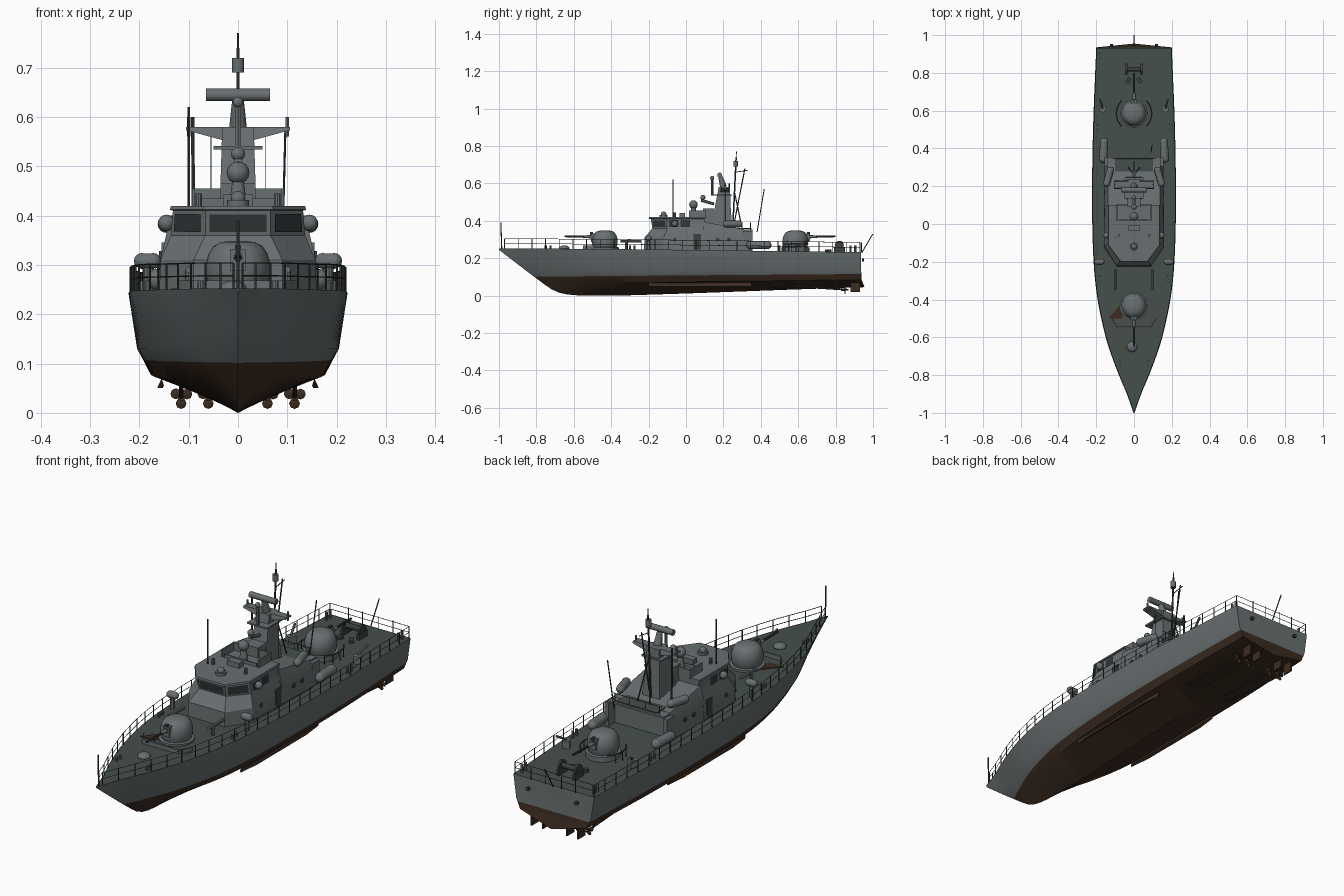
import bpy, bmesh, math
from mathutils import Vector as V, Matrix as M

if "Cube" in bpy.data.objects:
    bpy.data.objects.remove(bpy.data.objects["Cube"])

def mat(name, c):
    m = bpy.data.materials.new(name)
    m.diffuse_color = (*c, 1)
    m.use_nodes = True
    m.node_tree.nodes["Principled BSDF"].inputs["Base Color"].default_value = m.diffuse_color
    return m

GREY = mat("ship grey", (.14, .16, .165))
DECK = mat("deck green grey", (.06, .078, .07))
BROWN = mat("antifouling brown", (.045, .025, .015))
DARK = mat("dark metal", (.045, .05, .05))
GLASS = mat("dark glass", (.03, .036, .038))

class Part:
    """Collects primitives into one mesh object."""
    def __init__(s, name, *mats):
        s.name, s.mats, s.bm = name, mats, bmesh.new()
    def box(s, c, d, rot=0):
        m = M.Translation(c) @ M.Rotation(rot, 4, 'Z') @ M.Diagonal((*d, 1))
        bmesh.ops.create_cube(s.bm, size=1, matrix=m)
    def rod(s, p, q, r, r2=None, n=6):
        p, q = V(p), V(q)
        m = M.Translation((p + q) / 2) @ V((0, 0, 1)).rotation_difference(q - p).to_matrix().to_4x4()
        bmesh.ops.create_cone(s.bm, cap_ends=True, segments=n, radius1=r, radius2=r if r2 is None else r2,
                              depth=(q - p).length, matrix=m)
    def ball(s, c, r, sc=(1, 1, 1), n=16):
        m = M.Translation(c) @ M.Diagonal((*sc, 1))
        bmesh.ops.create_uvsphere(s.bm, u_segments=n, v_segments=n // 2, radius=r, matrix=m)
    def capsule(s, p, q, r):
        s.rod(p, q, r, n=14)
        for e in (p, q):
            s.ball(e, r)
    def loft(s, rings):
        rows = [[s.bm.verts.new(p) for p in r] for r in rings]
        n = len(rows[0])
        for a, b in zip(rows, rows[1:]):
            for i in range(n):
                s.bm.faces.new((a[i], a[(i + 1) % n], b[(i + 1) % n], b[i]))
        s.bm.faces.new(rows[0])
        s.bm.faces.new(rows[-1])
    def done(s, rule=None, recalc=True):
        if recalc:
            bmesh.ops.recalc_face_normals(s.bm, faces=s.bm.faces)
        if rule:
            for f in s.bm.faces:
                f.material_index = rule(f)
        me = bpy.data.meshes.new(s.name)
        s.bm.to_mesh(me)
        s.bm.free()
        for m in s.mats:
            me.materials.append(m)
        o = bpy.data.objects.new(s.name, me)
        bpy.context.collection.objects.link(o)
        bpy.ops.object.select_all(action='DESELECT')
        o.select_set(True)
        bpy.context.view_layer.objects.active = o
        bpy.ops.object.shade_smooth_by_angle(angle=math.radians(32))

# Hull stations: y, keel z, chine x z, side x z, deck x z
ST = [(-1, .245, .001, .247, .002, .249, .003, .252), (-.9, .168, .008, .182, .018, .21, .038, .252),
      (-.8, .092, .02, .118, .045, .17, .08, .252), (-.7, .024, .045, .088, .082, .15, .118, .251),
      (-.6, .003, .078, .076, .118, .14, .15, .25), (-.4, .0, .128, .07, .165, .13, .193, .249),
      (-.2, .005, .157, .07, .19, .13, .214, .247), (.1, .015, .173, .075, .204, .13, .222, .243),
      (.5, .03, .177, .08, .2, .13, .217, .238), (.935, .045, .165, .085, .185, .13, .2, .232)]

def station(y):
    i = max(k for k in range(len(ST) - 1) if ST[k][0] <= y + 1e-9 or k == 0)
    a, b = ST[i], ST[i + 1]
    p, q = ST[max(i - 1, 0)], ST[min(i + 2, len(ST) - 1)]
    h = b[0] - a[0]
    t = (y - a[0]) / h
    out = []
    for k in range(1, 8):
        m0, m1 = (b[k] - p[k]) / (b[0] - p[0]) * h, (q[k] - a[k]) / (q[0] - a[0]) * h
        out.append((2*t**3 - 3*t*t + 1)*a[k] + (t**3 - 2*t*t + t)*m0 + (3*t*t - 2*t**3)*b[k] + (t**3 - t*t)*m1)
    return out

def edge(y, s, up=0, inset=.004):
    d = station(y)
    return V((s * max(d[5] - inset, 0), y, d[6] + up))

hull = Part("hull", GREY, BROWN, DECK)
rings = []
N = 48
for i in range(N + 1):
    y = -1 + 1.935 * i / N
    k, cx, cz, sx, sz, dx, dz = station(y)
    half = [(cx, cz), (sx, sz), (dx, dz)]
    pts = [(0, k)] + half + [(-x, z) for x, z in reversed(half)]
    rings.append([(x, y + (.02 * (1 - abs(x) / .2) if i == N else 0), z) for x, z in pts])
hull.loft(rings)
bmesh.ops.bisect_plane(hull.bm, geom=hull.bm.verts[:] + hull.bm.edges[:] + hull.bm.faces[:],
                       plane_co=(0, 0, .108), plane_no=(0, -.008, 1))
hull.done(lambda f: 2 if f.normal.z > .8 else int(f.calc_center_median().z < .108 + .008 * f.calc_center_median().y))

# Underwater gear: bilge keels, shafts, propellers, rudders
gear = Part("underwater_gear", BROWN)
for s in (-1, 1):
    gear.loft([[(s*.15, y, .055), (s*.155, y, .07), (s*(.15 + w), y, .05)] for y, w in ((-.2, .003), (-.1, .014), (.25, .014), (.35, .003))])
    for x in (.06, .115):
        gear.rod((s*x, .5, .055), (s*x, .86, .032), .005)
        gear.rod((s*x, .83, .032), (s*x, .87, .032), .008, .004, 10)
        gear.rod((s*x, .82, .033), (s*x, .82, .07), .004)
        for a in range(3):
            t = a * 2.094 + .5
            c = V((s*x + .013*math.cos(t), .85, .032 + .013*math.sin(t)))
            gear.ball(c, .011, (1, .25, 1), 8)
        gear.box((s*x, .905, .045), (.006, .05, .05))
gear.done()

# Bridge and deckhouse
def ring(f, yf, w, ys, yb, z):
    h = [(f, yf), (w, ys), (w, yb)]
    return [V((x, y, z)) for x, y in h] + [V((-x, y, z)) for x, y in reversed(h)]

br = [ring(.09, -.225, .16, -.12, .1, .235), ring(.09, -.222, .157, -.12, .1, .31),
      ring(.066, -.18, .136, -.1, .1, .36), ring(.066, -.188, .132, -.103, .1, .41),
      ring(.071, -.2, .138, -.11, .1, .412), ring(.07, -.198, .136, -.11, .1, .42)]
house = Part("bridge_and_deckhouse", GREY)
house.loft(br)
house.loft([[(.157, y, .235), (.155, y, .32), (.138, y, t), (-.138, y, t), (-.155, y, .32), (-.157, y, .235)]
            for y, t in ((.09, .395), (.31, .355))])
for s in (-1, 1):
    house.box((s*.145, .33, .29), (.02, .05, .11))       # recess side walls
    house.box((s*.09, .06, .435), (.006, .09, .04))      # upper wind screen
house.box((0, .33, .35), (.28, .05, .008))
house.box((0, .1, .435), (.18, .006, .04))
house.box((0, .02, .425), (.16, .005, .02))
house.done()
plate = Part("aft_roof_deck", DECK)
plate.box((0, .3, .359), (.2, .1, .004))
plate.done()

win = Part("bridge_windows", GLASS)
def pane(i, u0, u1, v0=.14, v1=.86):
    j = (i + 1) % 6
    P = lambda u, v: br[2][i].lerp(br[2][j], u).lerp(br[3][i].lerp(br[3][j], u), v)
    q = [P(u0, v0), P(u1, v0), P(u1, v1), P(u0, v1)]
    n = (q[1] - q[0]).cross(q[3] - q[0]).normalized()
    if n.dot(sum(q, V()) / 4 - V((0, 0, .385))) < 0:
        n, q = -n, q[::-1]
    win.bm.faces.new([win.bm.verts.new(p + n * .0025) for p in q])
pane(5, .06, .94)
for i in (0, 4):
    pane(i, .1, .9)
for i, rev in ((1, False), (3, True)):
    for a in (.05, .36):
        pane(i, *((1 - a - .25, 1 - a) if rev else (a, a + .25)))
win.done(recalc=False)

ports = Part("portholes_and_doors", DARK)
for s in (-1, 1):
    for y in (-.06, .17, .23):
        ports.rod((s*.152, y, .3), (s*.16, y, .3), .01, n=12)
    ports.box((s*.157, .06, .288), (.006, .04, .08))
    ports.rod((s*.2 * .6, .94, .19), (s*.2 * .6, .953, .19), .008, n=10)
ports.done()

# Gun turrets
def turret(name, y, d):
    g = Part(name, GREY)
    prof = [(.072, .235), (.072, .258), (.06, .26), (.065, .275), (.066, .3), (.06, .322), (.05, .338), (.035, .346), (.012, .349)]
    g.loft([[(r * math.cos(a * math.tau / 28), y + r * math.sin(a * math.tau / 28) * 1.04, z) for a in range(28)] for r, z in prof])
    g.box((0, y + d*.05, .31), (.03, .05, .045))
    g.rod((0, y + d*.05, .315), (0, y + d*.11, .315), .01, .007, 12)
    g.done()
    b = Part(name + "_barrel", DARK)
    b.rod((0, y + d*.1, .315), (0, y + d*.215, .317), .006, .0045, 10)
    b.box((0, y + d*.07, .325), (.012, .016, .03))
    b.done()
turret("fore_gun", -.434, -1)
turret("aft_gun", .585, 1)

# Mast, yards, radars
mast = Part("mast", GREY)
mast.loft([[(w, a, z), (w, b, z), (-w, b, z), (-w, a, z)] for w, a, b, z in ((.045, .12, .25, .35), (.036, .15, .24, .45), (.032, .175, .235, .58))])
mast.box((0, .19, .538), (.1, .11, .007))
for s in (-1, 1):
    mast.loft([[(s*x, .185, z), (s*x, .23, z), (s*x, .225, .58), (s*x, .19, .58)] for x, z in ((.02, .55), (.105, .573))])
    mast.rod((s*.1, .21, .56), (s*.1, .21, .6), .004)
mast.rod((0, .2, .58), (0, .185, .635), .018, .012, 14)
mast.rod((-.065, .18, .645), (.065, .18, .645), .013, n=12)
mast.rod((0, .15, .49), (0, .08, .51), .008)
mast.ball((0, .09, .525), .014)
mast.rod((0, .14, .54), (0, .14, .62), .006)
mast.ball((0, .14, .63), .011)
mast.rod((0, .04, .41), (0, .04, .47), .02, .012, 14)
mast.ball((0, .04, .487), .023)
mast.rod((0, .265, .69), (0, .265, .72), .012, n=12)
mast.box((0, .12, .42), (.07, .06, .09))
mast.done()

rig = Part("poles_and_aerials", DARK)
for p, q, r in (((0, .25, .36), (0, .268, .74), .004), ((0, .268, .74), (0, .27, .77), .002),
                ((0, .26, .4), (0, .315, .68), .003), ((0, .265, .66), (0, .33, .67), .002),
                ((-.1, -.07, .42), (-.1, -.07, .62), .003), ((.09, .38, .34), (.096, .418, .57), .0025),
                ((0, -.985, .25), (0, -.99, .39), .003), ((0, .94, .23), (0, .999, .33), .0025),
                ((-.09, .23, .37), (-.092, .23, .6), .004)):
    rig.rod(p, q, r)
for s in (-1, 1):
    rig.rod((s*.055, .21, .575), (s*.055, .21, .38), .0008, n=3)
    rig.rod((s*.03, .3, .36), (0, .26, .55), .003)
rig.done()

# Guard rails around the deck and on the aft roof
rail = Part("guard_rails", DARK)
ys = [-.97 + i * 1.9 / 26 for i in range(27)]
for s in (-1, 1):
    for i, y in enumerate(ys):
        rail.rod(edge(y, s), edge(y, s, .052), .0022, n=5)
        if i:
            for h in (.026, .052):
                rail.rod(edge(ys[i-1], s, h), edge(y, s, h), .0014, n=4)
    for x in (.04, .11):
        rail.rod((s*x, .345, .35), (s*x, .345, .39), .0018, n=4)
        rail.rod((s*x, .938, .23), (s*x, .938, .284), .0022, n=4)
for h in (.026, .052):
    rail.rod(edge(.93, -1, h), edge(.93, 1, h), .0014, n=4)
rail.rod((-.12, .345, .39), (.12, .345, .39), .0018, n=4)
for s in (-1, 1):   # curved guard arcs beside the aft gun
    arc = [V((s*.095*math.cos(a), .585 + .095*math.sin(a), .275)) for a in (-.8, -.4, 0, .4, .8)]
    for a, b in zip(arc, arc[1:]):
        rail.rod(a, b, .003)
        rail.rod(a, a - V((0, 0, .04)), .002)
rail.done()

# Life raft canisters
raft = Part("life_raft_canisters", GREY)
for s in (-1, 1):
    raft.capsule((s*.163, .345, .27), (s*.158, .435, .27), .022)
    raft.capsule((s*.145, .215, .383), (s*.125, .285, .383), .018)
    raft.capsule((s*.195, -.2, .308), (s*.172, -.2, .308), .016)
    raft.rod((s*.185, -.2, .24), (s*.185, -.2, .3), .01)
    raft.ball((s*.145, -.06, .385), .017)
raft.done()

# Deck fittings: breakwater, hatches, bollards, winches, roof lights
fit = Part("deck_fittings", GREY)
for p, q in (((-.12, -.5), (-.09, -.55)), ((-.09, -.55), (.09, -.55)), ((.09, -.55), (.12, -.5))):
    fit.loft([[(x, y, .245), (x, y + .008, .245), (x, y + .008, .268), (x, y, .268)] for x, y in (p, q)])
fit.ball((-.01, -.65, .252), .028, (1, 1, .6))
fit.rod((0, -.12, .42), (0, -.12, .432), .022, n=16)
fit.ball((0, -.12, .435), .015)
fit.box((0, -.02, .43), (.06, .03, .025))
for s in (-1, 1):
    fit.rod((s*.08, -.06, .42), (s*.08, -.06, .445), .007, n=10)
    for y in (-.75, -.3, .5, .88):
        x = edge(y, 1).x - .02
        fit.rod((s*x, y, .23), (s*x, y, .268), .006, n=8)
        fit.rod((s*x, y + .025, .23), (s*x, y + .025, .268), .006, n=8)
    fit.box((s*.165, .61, .25), (.03, .035, .04), s*.5)
    fit.rod((s*.165, .61, .27), (s*.18, .66, .3), .005)
    fit.rod((s*.1, -.32, .25), (s*.1, -.32, .29), .007, n=8)
    fit.rod((s*.1, -.35, .29), (s*.1, -.24, .29), .007, n=8)
fit.done()
winch = Part("stern_winch", DARK)
for s in (-1, 1):
    winch.rod((s*.035, .82, .27), (s*.045, .82, .27), .024, n=14)
    winch.box((s*.04, .82, .245), (.012, .06, .03))
    winch.box((s*.03, .76, .24), (.02, .03, .015), s*.6)
winch.rod((-.04, .82, .27), (.04, .82, .27), .012, n=12)
winch.done()
patch = Part("brown_deck_patch", BROWN)
patch.loft([[(-.135, -.5, z), (-.06, -.5, z), (-.065, -.42, z)] for z in (.246, .252)])
patch.done()
